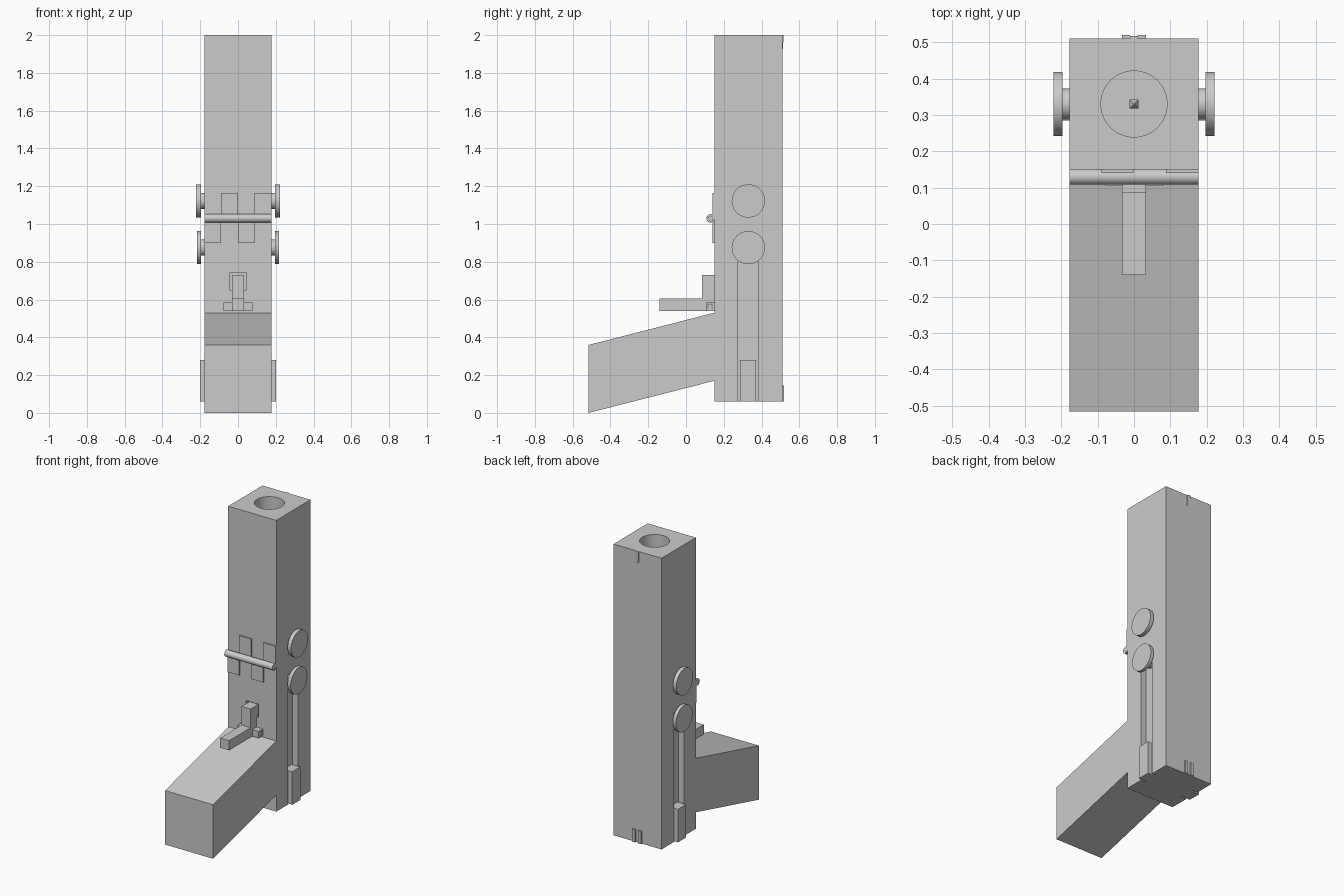
import bpy, bmesh, math
from mathutils import Vector, Matrix

if "Cube" in bpy.data.objects:
    bpy.data.objects.remove(bpy.data.objects["Cube"])

W = 0.177          # half width of the body
YF, YB = 0.15, 0.51
YC = 0.33          # bore axis


def finish(name, bm):
    bmesh.ops.recalc_face_normals(bm, faces=bm.faces)
    me = bpy.data.meshes.new(name)
    bm.to_mesh(me)
    bm.free()
    ob = bpy.data.objects.new(name, me)
    bpy.context.collection.objects.link(ob)
    return ob


def box(name, x0, x1, y0, y1, z0, z1):
    bm = bmesh.new()
    bmesh.ops.create_cube(bm, size=1)
    for v in bm.verts:
        v.co = Vector((x0 if v.co.x < 0 else x1,
                       y0 if v.co.y < 0 else y1,
                       z0 if v.co.z < 0 else z1))
    return finish(name, bm)


def prism(name, profile, x0, x1):
    """Extrude a (y, z) profile along x."""
    bm = bmesh.new()
    face = bm.faces.new([bm.verts.new((x0, y, z)) for y, z in profile])
    ext = bmesh.ops.extrude_face_region(bm, geom=[face])
    verts = [g for g in ext["geom"] if isinstance(g, bmesh.types.BMVert)]
    bmesh.ops.translate(bm, verts=verts, vec=(x1 - x0, 0, 0))
    return finish(name, bm)


def cyl(name, r, a, b, seg=48):
    """Cylinder of radius r from point a to point b."""
    a, b = Vector(a), Vector(b)
    rot = (b - a).to_track_quat('Z', 'Y').to_matrix().to_4x4()
    bm = bmesh.new()
    bmesh.ops.create_cone(bm, cap_ends=True, segments=seg, radius1=r, radius2=r,
                          depth=(b - a).length,
                          matrix=Matrix.Translation((a + b) / 2) @ rot)
    ob = finish(name, bm)
    smooth(ob)
    return ob


def smooth(ob):
    bpy.ops.object.select_all(action='DESELECT')
    ob.select_set(True)
    bpy.context.view_layer.objects.active = ob
    bpy.ops.object.shade_smooth_by_angle(angle=math.radians(30))


def cut(ob, cutter):
    cutter.hide_render = True
    cutter.display_type = 'WIRE'
    bpy.context.view_layer.objects.active = ob
    m = ob.modifiers.new("cut", 'BOOLEAN')
    m.operation = 'DIFFERENCE'
    m.solver = 'EXACT'
    m.object = cutter
    bpy.ops.object.modifier_apply(modifier=m.name)
    bpy.data.objects.remove(cutter, do_unlink=True)


# Upper tube with bore, and lower body it hinges on
upper = box("upper_tube", -W, W, YF, YB, 1.03, 2.0)
cut(upper, cyl("bore_cutter", 0.091, (0, YC, 0.95), (0, YC, 2.1)))
smooth(upper)
lower = box("lower_body", -W, W, YF, YB, 0.06, 1.03)
cut(lower, box("lever_slot_cutter", -0.045, 0.045, 0.10, 0.21, 0.65, 0.74))
for s in (-1, 1):
    xs = sorted((s * (W - 0.04), s * (W + 0.05)))
    cut(lower, box("side_slot_cutter", *xs, 0.275, 0.38, 0.0, 0.92))

# Slanted handle
prism("handle", [(YF, 0.53), (-0.515, 0.36), (-0.515, 0.0), (YF, 0.17)], -W, W)

# Pointed pin at the bottom of the bore
box("pin", -0.012, 0.012, YC - 0.012, YC + 0.012, 1.03, 1.05)
bm = bmesh.new()
bmesh.ops.create_cone(bm, cap_ends=True, segments=4, radius1=0.017, radius2=0, depth=0.024,
                      matrix=Matrix.Translation((0, YC, 1.062)) @ Matrix.Rotation(math.pi / 4, 4, 'Z'))
finish("pin_tip", bm)

# L-shaped lever with its pivot
prism("lever", [(0.16, 0.54), (-0.14, 0.54), (-0.14, 0.605), (0.085, 0.605),
                (0.085, 0.73), (0.20, 0.73), (0.20, 0.66), (0.16, 0.66)], -0.033, 0.033)
for s in (-1, 1):
    xs = sorted((s * 0.033, s * 0.078))
    lug = box("lever_pivot", *xs, 0.105, YF, 0.54, 0.585)
    cut(lug, cyl("pivot_hole_cutter", 0.014, (-0.2, 0.127, 0.563), (0.2, 0.127, 0.563), 24))
    cyl("pivot_pin", 0.0135, (s * 0.02, 0.127, 0.563), (s * 0.077, 0.127, 0.563), 24)

# Hinge barrel, pin and leaves
tube = cyl("hinge_barrel", 0.022, (-W, 0.13, 1.03), (W, 0.13, 1.03), 32)
cut(tube, cyl("hinge_hole_cutter", 0.013, (-0.3, 0.13, 1.03), (0.3, 0.13, 1.03), 32))
smooth(tube)
cyl("hinge_pin", 0.0125, (-W, 0.13, 1.03), (W, 0.13, 1.03), 32)
for x in (-0.09, 0.088):
    box("upper_hinge_leaf", x, x + 0.089, 0.14, YF, 1.03, 1.165)
for x in (-W, 0.0):
    box("lower_hinge_leaf", x, x + 0.088, 0.14, YF, 0.90, 1.03)

# Side knobs and foot blocks, both sides
for s in (-1, 1):
    for name, z, out, base in (("upper_knob", 1.122, 0.222, W - 0.01),
                               ("lower_knob", 0.875, 0.218, W - 0.04)):
        cyl(name + "_stem", 0.043, (s * base, YC, z), (s * 0.198, YC, z))
        cyl(name, 0.088, (s * 0.196, YC, z), (s * out, YC, z))
    xs = sorted((s * (W - 0.04), s * 0.2))
    box("foot_block", *xs, 0.285, 0.37, 0.06, 0.28)

# Wedge at the top of the back and the two tabs at the bottom
prism("back_wedge", [(YB, 2.0), (0.517, 2.0), (0.513, 1.93), (YB, 1.92)], -0.011, 0.011)
for s in (-1, 1):
    xs = sorted((s * 0.011, s * 0.033))
    box("back_tab", *xs, YB, 0.52, 0.06, 0.145)
